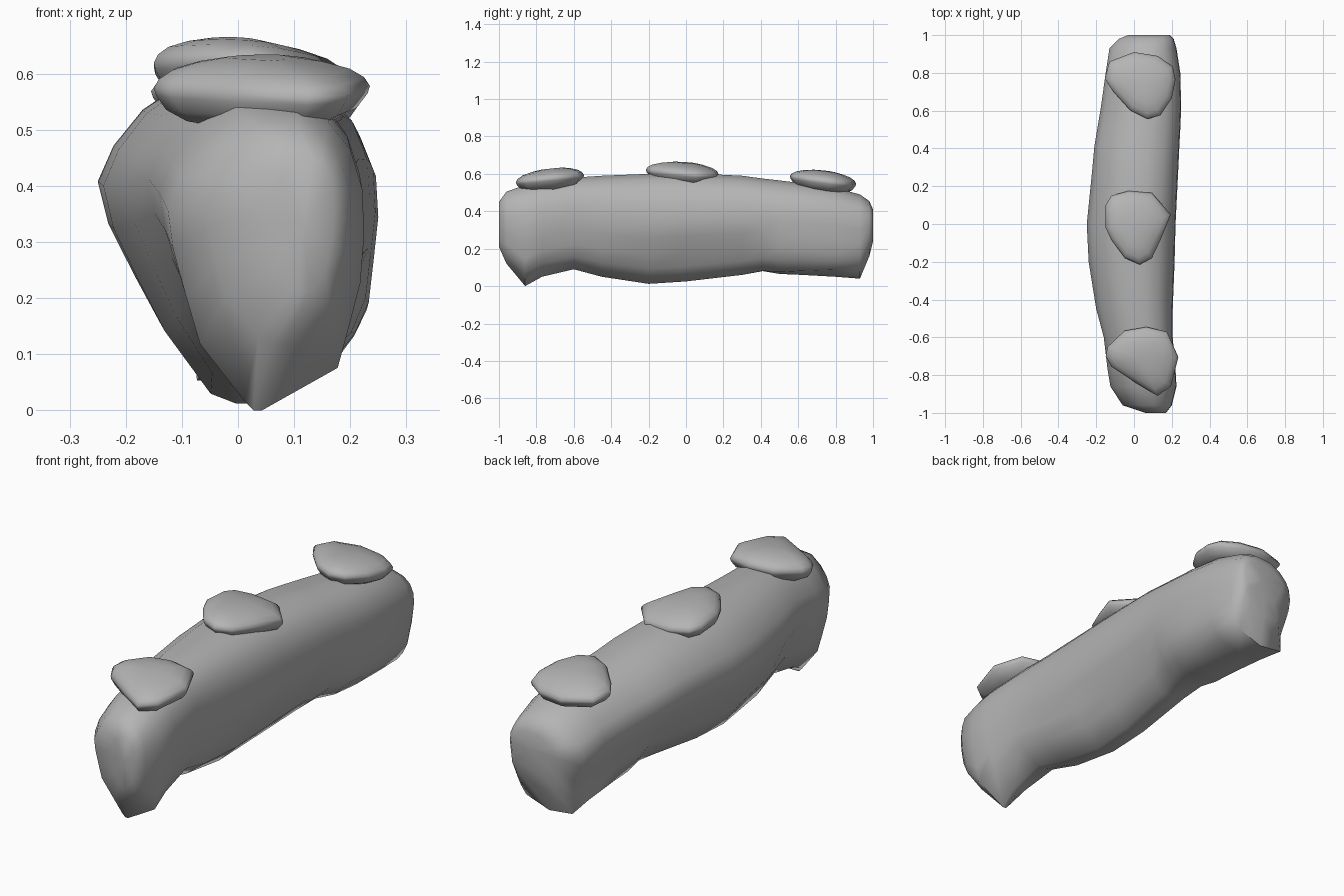
import bpy, bmesh, math

stone_grey = bpy.data.materials.new("stone grey")
stone_grey.diffuse_color = (0.46, 0.46, 0.46, 1)


def loft(name, rings, angle):
    """Skin closed rings of equal length, fan both ends to their centres."""
    bm = bmesh.new()
    rows = [[bm.verts.new(p) for p in r] for r in rings]
    n = len(rows[0])
    for a, b in zip(rows, rows[1:]):
        for i in range(n):
            j = (i + 1) % n
            bm.faces.new((a[i], a[j], b[j], b[i]))
    for r in (rows[0], rows[-1]):
        c = r[0].co.copy() * 0
        for v in r:
            c += v.co / n
        cv = bm.verts.new(c)
        for i in range(n):
            bm.faces.new((r[i], r[(i + 1) % n], cv))
    bmesh.ops.recalc_face_normals(bm, faces=bm.faces)
    me = bpy.data.meshes.new(name)
    bm.to_mesh(me)
    bm.free()
    me.materials.append(stone_grey)
    ob = bpy.data.objects.new(name, me)
    bpy.context.collection.objects.link(ob)
    bpy.ops.object.select_all(action='DESELECT')
    ob.select_set(True)
    bpy.context.view_layer.objects.active = ob
    bpy.ops.object.shade_smooth_by_angle(angle=math.radians(angle))
    return ob


# Long boulder body: y, left x, right x, bottom z, top z, bottom span (u, u)
sections = [
    (-1.00, 0.06, 0.17, 0.21, 0.45, 0.35, 0.60),
    (-0.96, -0.06, 0.20, 0.12, 0.505, 0.37, 0.55),
    (-0.86, -0.125, 0.225, 0.00, 0.54, 0.39, 0.48),
    (-0.77, -0.14, 0.22, 0.05, 0.56, 0.36, 0.54),
    (-0.60, -0.16, 0.205, 0.09, 0.58, 0.36, 0.60),
    (-0.45, -0.20, 0.205, 0.05, 0.59, 0.38, 0.62),
    (-0.20, -0.24, 0.215, 0.012, 0.60, 0.42, 0.62),
    (0.00, -0.25, 0.22, 0.025, 0.605, 0.42, 0.64),
    (0.30, -0.22, 0.235, 0.06, 0.59, 0.40, 0.66),
    (0.41, -0.21, 0.24, 0.08, 0.575, 0.36, 0.70),
    (0.50, -0.195, 0.245, 0.065, 0.565, 0.32, 0.76),
    (0.62, -0.175, 0.25, 0.06, 0.55, 0.28, 0.80),
    (0.80, -0.15, 0.245, 0.05, 0.525, 0.22, 0.82),
    (0.93, -0.13, 0.225, 0.04, 0.49, 0.16, 0.82),
    (0.98, -0.08, 0.21, 0.16, 0.455, 0.22, 0.78),
    (1.00, -0.03, 0.19, 0.24, 0.41, 0.25, 0.76),
]
rings = []
for y, xl, xr, zb, zt, bl, br in sections:
    # both ends are fuller low down; the back right bottom edge is rounded up
    f = 1 - 0.4 * max(0, abs(y) - 0.3) / 0.7
    lr = 0.86 + (0.1 if y > 0.45 else 0.06 if y > 0.35 or y < -0.4 else 0)
    rise = max(0, min(0.09, (y - 0.4) * 0.2))
    shape = [(0, .66), (.04 * f, .53), (.14 * f, .37), (.24 * f, .22), (bl, .03),
             ((bl + br) / 2, 0), (br, rise), (lr * .94, .14 + rise * .4), (lr, .27),
             (.98, .42), (1, .58), (.99, .73), (.93, .86), (.82, .95), (.65, 1),
             (.36, .985), (.17, .88), (.06, .77)]
    rings.append([(xl + u * (xr - xl), y, zb + w * (zt - zb)) for u, w in shape])
loft("long_boulder", rings, 60)


def flat_stone(name, outline, z, half, slope_x, slope_y):
    """Pebble slab: layers of its outline, tilted about its middle."""
    cx = sum(p[0] for p in outline) / len(outline)
    cy = sum(p[1] for p in outline) / len(outline)
    layers = [(.35, -1), (.68, -.95), (.88, -.6), (.98, -.15), (1, .08),
              (.95, .35), (.82, .62), (.58, .85), (.3, 1)]
    rr = []
    for s, h in layers:
        rr.append([(cx + (x - cx) * s, cy + (y - cy) * s,
                    z + h * half + s * ((x - cx) * slope_x + (y - cy) * slope_y))
                   for x, y in outline])
    loft(name, rr, 80)


# Three flat stones resting along the top
flat_stone("front_flat_stone",
           [(-.15, -.70), (-.14, -.65), (-.05, -.565), (.065, -.545), (.175, -.57),
            (.235, -.705), (.195, -.86), (.125, -.91), (0, -.835), (-.12, -.755)],
           .571, .058, .01, .10)
flat_stone("middle_flat_stone",
           [(-.15, .10), (-.12, .15), (-.03, .175), (.095, .165), (.195, .05),
            (.14, -.085), (.095, -.18), (.03, -.215), (-.05, -.18), (-.12, -.085),
            (-.15, -.02)], .606, .055, -.06, -.07)
flat_stone("back_flat_stone",
           [(-.155, .77), (-.13, .86), (0, .91), (.125, .89), (.205, .835),
            (.22, .765), (.20, .665), (.14, .575), (.07, .555), (-.02, .60),
            (-.11, .70)], .562, .054, -.03, -.12)
